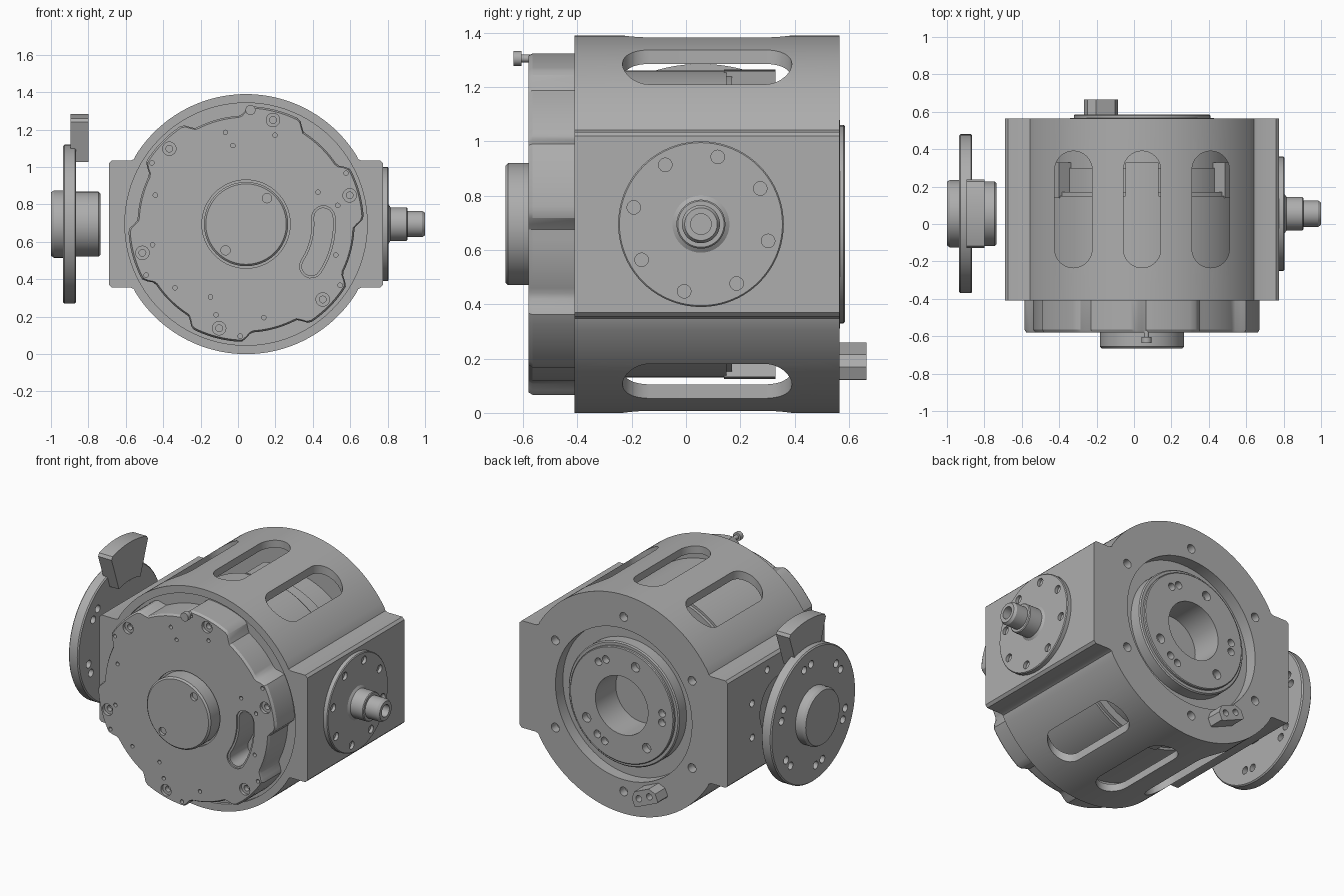
import bpy, bmesh
from math import sin, cos, pi, radians, asin

cube = bpy.data.objects.get("Cube")
if cube:
    bpy.data.objects.remove(cube, do_unlink=True)

CX, CZ = 0.043, 0.695          # main axis of the housing
SY = 0.055                     # side shaft centre along y
R = 0.695                      # housing radius

grey = bpy.data.materials.new("machined grey")
grey.use_nodes = True
grey.diffuse_color = (0.42, 0.42, 0.42, 1)
grey.node_tree.nodes["Principled BSDF"].inputs["Base Color"].default_value = grey.diffuse_color


def place(axis, u, v, t):
    return {"X": (t, u, v), "Y": (u, t, v), "Z": (u, v, t)}[axis]


def loft(bm, axis, loops):
    """Closed solid through equal-length outlines [(t, points)] along an axis."""
    rings = [[bm.verts.new(place(axis, u, v, t)) for u, v in pts] for t, pts in loops]
    n = len(rings[0])
    for a, b in zip(rings, rings[1:]):
        for i in range(n):
            j = (i + 1) % n
            bm.faces.new((a[i], a[j], b[j], b[i]))
    bm.faces.new(rings[0])
    bm.faces.new(rings[-1])


def circle(c, r, n):
    return [(c[0] + r * cos(2 * pi * i / n), c[1] + r * sin(2 * pi * i / n)) for i in range(n)]


def turned(bm, axis, c, profile, n=80):
    loft(bm, axis, [(t, circle(c, r, n)) for t, r in profile])


def ring(c, r, angles):
    return [(c[0] + r * cos(radians(a)), c[1] + r * sin(radians(a))) for a in angles]


def holes(bm, axis, centres, r, t0, t1):
    for c in centres:
        turned(bm, axis, c, [(t0, r), (t1, r)], 16)


def make(name, bm, cutters=(), angle=30):
    """Turn a bmesh into an object, subtract the cutters, shade it."""
    def to_object(b, label):
        bmesh.ops.recalc_face_normals(b, faces=b.faces[:])
        me = bpy.data.meshes.new(label)
        b.to_mesh(me)
        b.free()
        ob = bpy.data.objects.new(label, me)
        bpy.context.collection.objects.link(ob)
        return ob
    ob = to_object(bm, name)
    tools = [to_object(c, name + "_cutter") for c in cutters]
    for tool in tools:
        tool.hide_render = True
        mod = ob.modifiers.new("cut", "BOOLEAN")
        mod.operation, mod.solver, mod.object = "DIFFERENCE", "EXACT", tool
    bpy.context.view_layer.update()
    if tools:
        deps = bpy.context.evaluated_depsgraph_get()
        ob_mesh = bpy.data.meshes.new_from_object(ob.evaluated_get(deps))
        ob.modifiers.clear()
        ob.data = ob_mesh
        for tool in tools:
            bpy.data.objects.remove(tool, do_unlink=True)
    ob.data.materials.clear()
    ob.data.materials.append(grey)
    bpy.ops.object.select_all(action="DESELECT")
    ob.select_set(True)
    bpy.context.view_layer.objects.active = ob
    bpy.ops.object.shade_smooth_by_angle(angle=radians(angle))
    return ob


MAIN, SIDE = (CX, CZ), (SY, CZ)

# Housing: round barrel with a square boss on each side
half_w, half_h, n = 0.732, 0.34, 48
a0 = asin((half_h + 0.025) / R)
arc = [a0 + (pi - 2 * a0) * i / n for i in range(n + 1)]
corner = [(half_w, half_h - 0.015), (half_w - 0.015, half_h), (R * cos(a0) + 0.025, half_h),
          (R * cos(a0) + 0.008, half_h + 0.007)]
top = corner + [(R * cos(a), R * sin(a)) for a in arc] + [(-x, z) for x, z in reversed(corner)]
outline = [(CX + x, CZ + z) for x, z in top] + [(CX - x, CZ - z) for x, z in top]
body = bmesh.new()
loft(body, "Y", [(-0.41, outline), (0.565, outline)])

cavity = bmesh.new()
turned(cavity, "Y", MAIN, [(-0.5, 0.648), (0.45, 0.648), (0.45, 0.48), (0.6, 0.48)], 96)

windows = bmesh.new()
for dx in (-0.367, 0, 0.367):
    slot = [(CX + dx + 0.1 * cos(k * pi / 16), 0.078 + 0.1 * sin(k * pi / 16) + (0.212 if k <= 16 else -0.212))
            for k in list(range(17)) + list(range(17, 33))]
    slot.insert(17, (CX + dx - 0.1, 0.078 - 0.212))
    loft(windows, "Z", [(-0.1, slot[:-1] + [(CX + dx + 0.1, 0.078 - 0.212)]),
                        (1.5, slot[:-1] + [(CX + dx + 0.1, 0.078 - 0.212)])])

bores = bmesh.new()
turned(bores, "X", SIDE, [(-0.75, 0.185), (-0.5, 0.185)])
holes(bores, "X", ring(SIDE, 0.285, range(22, 382, 45)), 0.022, -0.75, -0.65)
holes(bores, "Y", ring(MAIN, 0.555, range(30, 390, 60)), 0.028, 0.51, 0.6)
make("housing", body, [cavity, windows, bores])

# Inner drum seen through the windows
drum = bmesh.new()
turned(drum, "Y", MAIN, [(-0.34, 0.565), (0.15, 0.565), (0.15, 0.55), (0.17, 0.55), (0.17, 0.5), (0.3, 0.5)])
make("inner_drum", drum)
for i in range(6):
    lug = bmesh.new()
    a = 30 + 60 * i
    pts = ring(MAIN, 0.57, range(a - 9, a + 10, 3)) + ring(MAIN, 0.45, range(a + 9, a - 10, -3))
    loft(lug, "Y", [(0.14, pts), (0.33, pts)])
    make("drum_lug", lug)

# Rear hub in its recess
hub = bmesh.new()
turned(hub, "Y", MAIN, [(0.28, 0.49), (0.49, 0.49), (0.49, 0.39), (0.56, 0.39), (0.567, 0.383),
                        (0.567, 0.365), (0.58, 0.365), (0.585, 0.36)])
hub_cut = bmesh.new()
turned(hub_cut, "Y", MAIN, [(0.38, 0.185), (0.7, 0.185)])
holes(hub_cut, "Y", ring(MAIN, 0.285, (110, 232, 330)), 0.03, 0.54, 0.7)
holes(hub_cut, "Y", ring(MAIN, 0.285, (55, 67, 175, 187, 295, 307)), 0.024, 0.54, 0.7)
make("rear_hub", hub, [hub_cut])

# Small rear block set radially over the rim
block, block_cut = bmesh.new(), bmesh.new()
bc, tx, tz = (-0.17, 0.195), 0.919, -0.395


def local(u, w):
    return (bc[0] + u * tx + w * tz, bc[1] + u * tz - w * tx)


pts = [local(u, w) for u, w in ((-0.089, 0.04), (-0.08, 0.046), (0.08, 0.046), (0.089, 0.04),
                                (0.089, -0.01), (0.055, -0.046), (-0.055, -0.046), (-0.089, -0.01))]
loft(block, "Y", [(0.53, pts), (0.665, pts)])
holes(block_cut, "Y", [local(u, 0) for u in (-0.04, 0.04)], 0.02, 0.62, 0.7)
make("rear_block", block, [block_cut])

# Front cover with six lobes, screw holes and a curved pocket
flange = bmesh.new()
turned(flange, "Y", MAIN, [(-0.39, 0.65), (-0.345, 0.65)], 96)
make("cover_flange", flange)


def lobed(scale, n=180):
    out = []
    for i in range(n):
        a = 2 * pi * i / n
        lift = min(1, max(0, 0.5 + 1.6 * cos(6 * (a - radians(15.5)))))
        r = scale * (0.58 + 0.05 * lift * lift * (3 - 2 * lift))
        out.append((CX + r * cos(a), CZ + r * sin(a)))
    return out


def bean(w):
    angles = [radians(5 - 38 * i / 12) for i in range(13)]
    mid = 0.415
    pts = [(mid + w) * 1j ** 0 * complex(cos(a), sin(a)) for a in angles]
    for end, sign in ((angles[-1], -1), (angles[0], 1)):
        if sign > 0:
            pts += [(mid - w) * complex(cos(a), sin(a)) for a in reversed(angles)]
        base = complex(cos(end), sin(end))
        for k in range(1, 8):
            b = pi * k / 8
            pts.append(base * complex(mid - sign * w * cos(b), sign * w * sin(b)))
    return [(CX + p.real, CZ + p.imag) for p in pts]


cover = bmesh.new()
loft(cover, "Y", [(-0.58, lobed(0.985)), (-0.565, lobed(1)), (-0.36, lobed(1))])
cover_cut = bmesh.new()
turned(cover_cut, "Y", MAIN, [(-0.6, 0.236), (-0.56, 0.236)])
loft(cover_cut, "Y", [(-0.6, bean(0.062)), (-0.57, bean(0.062)), (-0.57, bean(0.05)), (-0.37, bean(0.05))])
for c in ring(MAIN, 0.575, [15.5 + 60 * k for k in range(6)]):
    turned(cover_cut, "Y", c, [(-0.6, 0.036), (-0.56, 0.036), (-0.56, 0.018), (-0.53, 0.018)], 24)
holes(cover_cut, "Y", ring(MAIN, 0.6, range(27, 387, 60)), 0.012, -0.6, -0.555)
pins = [(-0.11, 0.49), (-0.07, 0.42), (0.155, 0.475), (0.385, 0.17), (0.49, 0.1), (-0.485, 0.155),
        (-0.5, -0.11), (-0.38, -0.34), (-0.19, -0.39), (-0.16, -0.485), (0.095, -0.5), (0.48, -0.165)]
holes(cover_cut, "Y", [(CX + x, CZ + z) for x, z in pins], 0.012, -0.6, -0.555)
make("front_cover", cover, [cover_cut])

# Central cap with two screw holes
cap, cap_cut = bmesh.new(), bmesh.new()
turned(cap, "Y", MAIN, [(-0.665, 0.215), (-0.655, 0.225), (-0.55, 0.225)])
holes(cap_cut, "Y", ring(MAIN, 0.178, (51, 232)), 0.025, -0.7, -0.645)
make("front_cap", cap, [cap_cut])

# Protruding cover screw
screw = bmesh.new()
turned(screw, "Y", (0.067, 1.305), [(-0.635, 0.027), (-0.605, 0.027), (-0.605, 0.014), (-0.55, 0.014)], 24)
make("cover_screw", screw)

# Left drive disc with hub
disc, disc_cut = bmesh.new(), bmesh.new()
turned(disc, "X", SIDE, [(-1, 0.17), (-0.985, 0.18), (-0.935, 0.18), (-0.935, 0.418), (-0.928, 0.425),
                         (-0.872, 0.425), (-0.865, 0.418), (-0.865, 0.173), (-0.745, 0.173), (-0.735, 0.163)])
holes(disc_cut, "X", ring(SIDE, 0.33, [a + d for a in range(20, 380, 60) for d in (-6, 6)]), 0.024, -1.1, -0.8)
make("left_disc", disc, [disc_cut])

# Fan-shaped counterweight on the disc
weight = bmesh.new()
pts = ring(SIDE, 0.59, range(73, 108, 2)) + ring(SIDE, 0.575, (108.5,)) + \
    ring(SIDE, 0.35, range(108, 71, -3)) + ring(SIDE, 0.575, (71.5,))
loft(weight, "X", [(-0.895, pts), (-0.8, pts)])
make("counterweight", weight)

# Right bearing flange and stepped shaft
shaft, shaft_cut = bmesh.new(), bmesh.new()
turned(shaft, "X", SIDE, [(0.75, 0.305), (0.8, 0.305), (0.805, 0.3), (0.805, 0.105), (0.815, 0.09), (0.9, 0.09),
                          (0.905, 0.085), (0.905, 0.07), (0.985, 0.07), (1, 0.06)])
holes(shaft_cut, "X", ring(SIDE, 0.255, range(31, 391, 45)), 0.025, 0.785, 0.9)
turned(shaft_cut, "X", SIDE, [(0.94, 0.038), (1.1, 0.038)], 24)
make("right_shaft", shaft, [shaft_cut])
